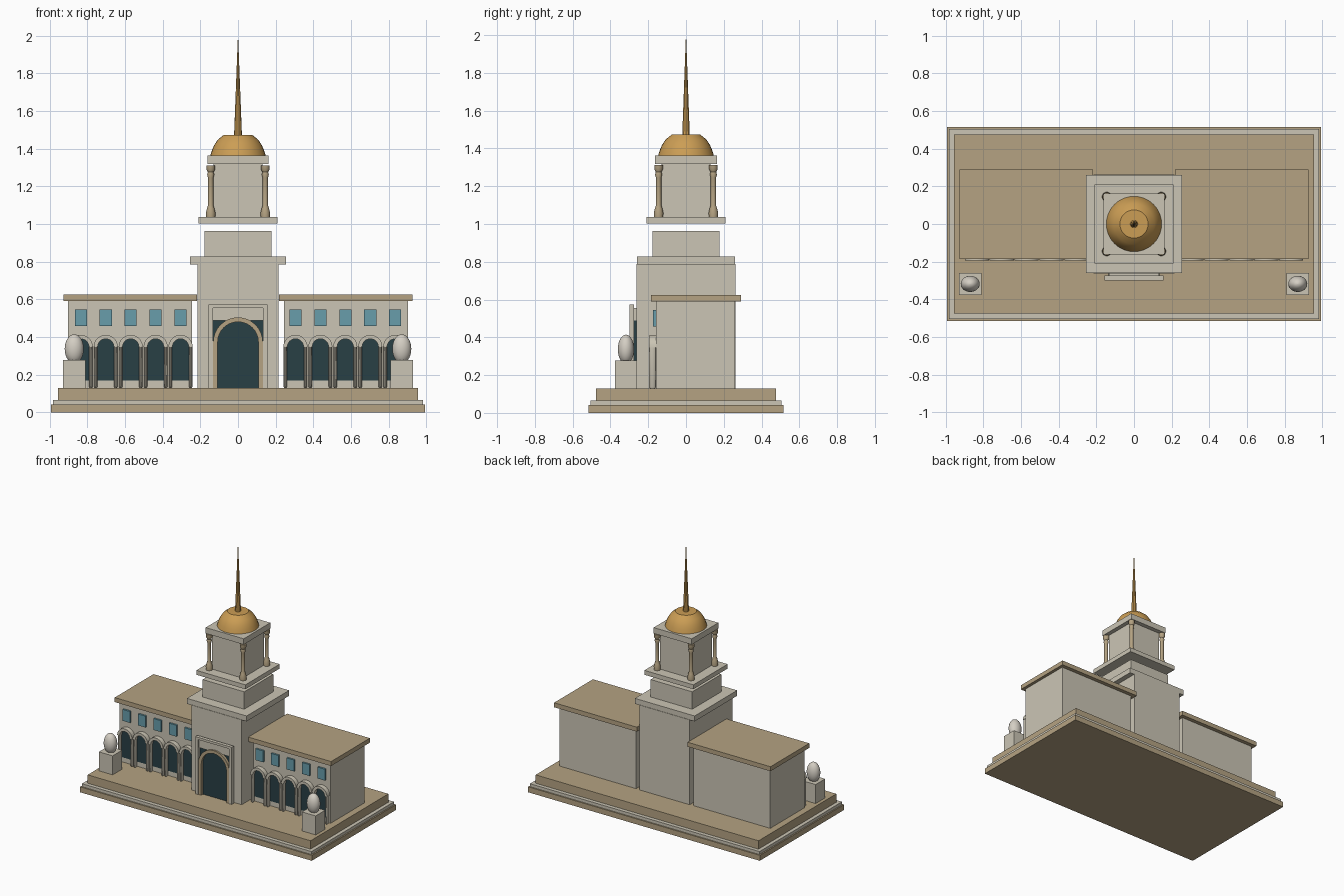
import bpy, bmesh, math

if "Cube" in bpy.data.objects:
    bpy.data.objects.remove(bpy.data.objects["Cube"])


def material(name, rgb):
    m = bpy.data.materials.new(name)
    m.use_nodes = True
    m.diffuse_color = (*rgb, 1)
    m.node_tree.nodes["Principled BSDF"].inputs["Base Color"].default_value = (*rgb, 1)
    return m


STONE = material("pale stone", (0.60, 0.56, 0.46))
TAN = material("tan stone", (0.46, 0.365, 0.225))
DARK = material("dark glass", (0.022, 0.050, 0.060))
BLUE = material("blue glass", (0.14, 0.34, 0.41))
GOLD = material("gold", (0.60, 0.34, 0.09))
LIGHT = material("light stone", (0.66, 0.62, 0.55))


def finish(name, bm, mat, smooth=False):
    bmesh.ops.recalc_face_normals(bm, faces=bm.faces)
    mesh = bpy.data.meshes.new(name)
    bm.to_mesh(mesh)
    bm.free()
    mesh.materials.append(mat)
    ob = bpy.data.objects.new(name, mesh)
    bpy.context.collection.objects.link(ob)
    if smooth:
        bpy.ops.object.select_all(action='DESELECT')
        ob.select_set(True)
        bpy.context.view_layer.objects.active = ob
        bpy.ops.object.shade_smooth_by_angle(angle=math.radians(35))
    return ob


def box(name, mat, x, y, z):
    """Box from (low, high) pairs."""
    bm = bmesh.new()
    bmesh.ops.create_cube(bm, size=1)
    for v in bm.verts:
        v.co = [r[0] if c < 0 else r[1] for c, r in zip(v.co, (x, y, z))]
    return finish(name, bm, mat)


def block(name, mat, hx, hy, z0, z1):
    return box(name, mat, (-hx, hx), (-hy, hy), (z0, z1))


def lathe(name, mat, profile, x=0, y=0, sides=24, stretch=1, smooth=True):
    """Turned shape from (radius, height) points, closed at both ends."""
    bm = bmesh.new()
    rings = []
    for r, z in profile:
        rings.append([bm.verts.new((x + r * math.cos(a), y + stretch * r * math.sin(a), z))
                      for a in (math.tau * i / sides for i in range(sides))])
    for low, high in zip(rings, rings[1:]):
        for i in range(sides):
            j = (i + 1) % sides
            bm.faces.new((low[i], low[j], high[j], high[i]))
    bm.faces.new(rings[0])
    bm.faces.new(rings[-1])
    return finish(name, bm, mat, smooth)


def arc(x, r, spring, foot, n=16):
    """Round-headed outline from the right foot to the left foot."""
    top = [(x + r * math.cos(math.pi * i / n), spring + r * math.sin(math.pi * i / n))
           for i in range(n + 1)]
    return [(x + r, foot)] * (foot < spring) + top + [(x - r, foot)] * (foot < spring)


def extrude(name, mat, quads, y0, y1):
    """Extrude flat x-z polygons from y0 to y1."""
    bm = bmesh.new()
    for poly in quads:
        bm.faces.new([bm.verts.new((px, y0, pz)) for px, pz in poly])
    bmesh.ops.remove_doubles(bm, verts=bm.verts, dist=1e-5)
    out = bmesh.ops.extrude_face_region(bm, geom=bm.faces[:], use_keep_orig=True)
    for v in out["geom"]:
        if isinstance(v, bmesh.types.BMVert):
            v.co.y = y1
    return finish(name, bm, mat, True)


def arch_band(name, mat, x, r_out, r_in, spring, foot, y0, y1):
    a, b = arc(x, r_out, spring, foot), arc(x, r_in, spring, foot)
    quads = [(a[i], a[i + 1], b[i + 1], b[i]) for i in range(len(a) - 1)]
    return extrude(name, mat, quads, y0, y1)


# Stepped base
block("base_lower_step", TAN, 0.993, 0.515, 0, 0.042)
block("base_middle_step", STONE, 0.983, 0.505, 0.042, 0.065)
block("base_platform", TAN, 0.955, 0.476, 0.065, 0.13)

# Wings with windows and arcade, and the guardian pedestals
for side, tag in ((1, "left"), (-1, "right")):
    def span(a, b):
        return tuple(sorted((side * a, side * b)))

    box(f"{tag}_wing", STONE, span(0.245, 0.904), (-0.16, 0.26), (0.13, 0.59))
    box(f"{tag}_wing_roof", TAN, span(0.218, 0.927), (-0.185, 0.29), (0.59, 0.625))
    for i in range(5):
        cx = side * (0.305 + 0.1325 * i)
        n = f"{tag}_{i + 1}"
        box(f"window_{n}", BLUE, (cx - 0.032, cx + 0.032), (-0.174, -0.155), (0.457, 0.545))
        extrude(f"arch_glass_{n}", DARK, [arc(cx, 0.045, 0.35, 0.17)], -0.167, -0.155)
        arch_band(f"arch_{n}", STONE, cx, 0.064, 0.043, 0.347, 0.347, -0.195, -0.155)
        for s in (-1, 1):
            lathe(f"arch_post_{n}", STONE,
                  [(0.006, 0.13), (0.009, 0.136), (0.009, 0.35)],
                  cx + s * 0.0535, -0.177, 12, 2)

    px = side * 0.87
    box(f"{tag}_pedestal", STONE, (px - 0.059, px + 0.059), (-0.376, -0.26), (0.13, 0.277))
    egg = [(0.05 * math.sin(t) + 0.0005, 0.337 - 0.077 * math.cos(t))
           for t in (math.pi * k / 14 for k in range(15))]
    lathe(f"{tag}_stone_egg", LIGHT, egg, px, -0.318, 24, 0.85)

# Tower body and stages
block("tower_body", STONE, 0.216, 0.263, 0.13, 0.787)
block("tower_cornice", STONE, 0.256, 0.26, 0.785, 0.827)
block("tower_second_stage", STONE, 0.178, 0.178, 0.827, 0.962)
block("belfry_floor", STONE, 0.21, 0.21, 1.003, 1.037)
block("belfry", STONE, 0.13, 0.13, 1.037, 1.32)
block("belfry_cap", STONE, 0.163, 0.163, 1.318, 1.363)

# Corner columns
column = [(0.024, 1.037), (0.025, 1.06), (0.019, 1.085), (0.014, 1.10), (0.014, 1.245),
          (0.019, 1.262), (0.015, 1.275), (0.023, 1.29), (0.023, 1.312)]
for sx in (-1, 1):
    for sy in (-1, 1):
        lathe("belfry_column", TAN, column, sx * 0.145, sy * 0.145, 16)

# Dome and spire
lathe("dome", GOLD, [(0.147, 1.363), (0.139, 1.39), (0.127, 1.418), (0.108, 1.447), (0.075, 1.474)],
      sides=32)
lathe("spire", GOLD, [(0.021, 1.47), (0.0005, 2.0)], sides=10, smooth=False)

# Entrance portal
box("door_glass", DARK, (-0.136, 0.136), (-0.275, -0.26), (0.13, 0.49))
for s in (-1, 1):
    box("portal_post", STONE, sorted((s * 0.134, s * 0.156)), (-0.30, -0.274), (0.13, 0.573))
box("portal_head", STONE, (-0.134, 0.134), (-0.30, -0.274), (0.555, 0.573))
box("portal_panel", STONE, (-0.134, 0.134), (-0.284, -0.26), (0.487, 0.555))
arch_band("portal_arch", TAN, 0, 0.132, 0.108, 0.372, 0.13, -0.296, -0.262)
